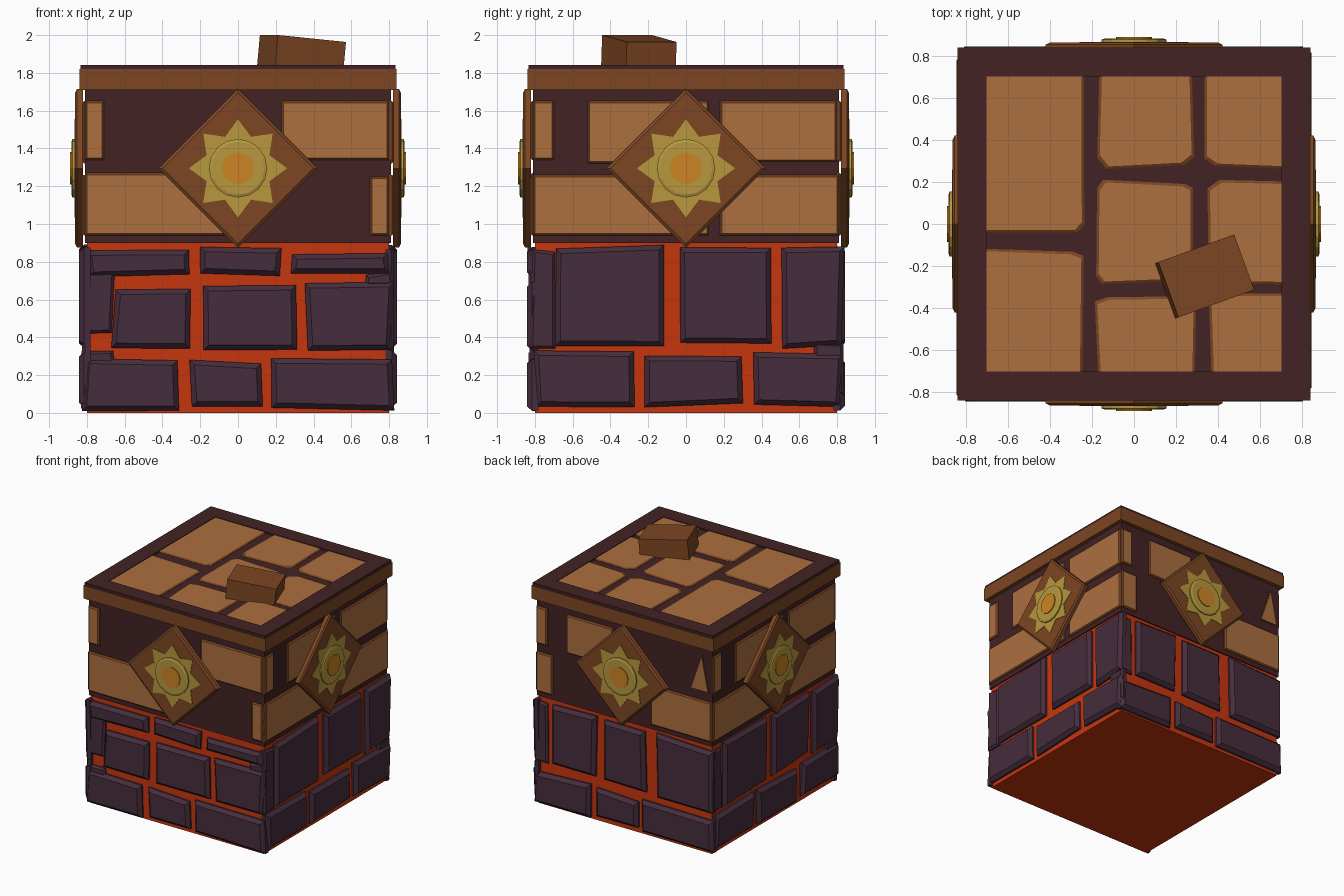
import bpy, bmesh, math, random
from mathutils import Matrix, Vector

if "Cube" in bpy.data.objects:
    bpy.data.objects.remove(bpy.data.objects["Cube"])
random.seed(4)


def material(name, rgb):
    linear = [(c / 255 / 12.92) if c < 11 else ((c / 255 + 0.055) / 1.055) ** 2.4 for c in rgb]
    mat = bpy.data.materials.new(name)
    mat.use_nodes = True
    mat.diffuse_color = (*linear, 1)
    mat.node_tree.nodes["Principled BSDF"].inputs["Base Color"].default_value = (*linear, 1)
    return mat


EMBER = material("ember red", (198, 54, 14))
PURPLE = material("purple stone", (70, 45, 60))
DARK = material("dark mortar", (66, 34, 36))
TAN = material("tan stone", (172, 111, 63))
BROWN = material("brown wood", (125, 70, 35))
GOLD = material("gold", (184, 153, 62))
ORANGE = material("orange gem", (206, 132, 36))


def add_object(name, bm, mats):
    bmesh.ops.recalc_face_normals(bm, faces=bm.faces)
    mesh = bpy.data.meshes.new(name)
    bm.to_mesh(mesh)
    bm.free()
    for mat in mats:
        mesh.materials.append(mat)
    obj = bpy.data.objects.new(name, mesh)
    bpy.context.scene.collection.objects.link(obj)
    return obj


def box(name, half, low, high, mats):
    bm = bmesh.new()
    size = (2 * half, 2 * half, high - low)
    bmesh.ops.create_cube(bm, size=1, matrix=Matrix.Translation((0, 0, (low + high) / 2)) @ Matrix.Diagonal((*size, 1)))
    return add_object(name, bm, mats)


def loft(bm, rings, frame, cap=0):
    """Join stacked outlines, given as (points, depth), and close both ends."""
    loops = [[bm.verts.new(frame @ Vector((u, v, depth))) for u, v in pts] for pts, depth in rings]
    bm.faces.new(loops[0])
    for a, b in zip(loops, loops[1:]):
        for i in range(len(a)):
            j = (i + 1) % len(a)
            bm.faces.new((a[i], a[j], b[j], b[i]))
    bm.faces.new(loops[-1]).material_index = cap


def rectangle(rect, inset=0, cut=0):
    u0, u1, v0, v1 = rect
    u0, u1, v0, v1 = u0 + inset, u1 - inset, v0 + inset, v1 - inset
    if not cut:
        return [(u0, v0), (u1, v0), (u1, v1), (u0, v1)]
    return [(u0 + cut, v0), (u1 - cut, v0), (u1, v0 + cut), (u1, v1 - cut),
            (u1 - cut, v1), (u0 + cut, v1), (u0, v1 - cut), (u0, v0 + cut)]


def polygon(n, radius, inner=None, height=1.295):
    return [((r := inner if inner and i % 2 else radius) * math.sin(math.tau * i / n),
             height + r * math.cos(math.tau * i / n)) for i in range(n)]


def block(bm, rect, frame, depths, inset, cut=0, wobble=0, cap=0):
    """Slab with a chamfered outer edge and slightly uneven corners."""
    low, mid, high = depths
    base = rectangle(rect, 0, cut)
    shift = [(random.uniform(-wobble, wobble), random.uniform(-wobble, wobble)) for _ in base]

    def uneven(pts):
        return [(u + a, v + b) for (u, v), (a, b) in zip(pts, shift)]
    loft(bm, [(uneven(base), low), (uneven(base), mid),
              (uneven(rectangle(rect, inset, cut)), high)], frame, cap)


def side_frame(turn):
    """Local axes of a wall: across, up, outward."""
    upright = Matrix.Rotation(math.pi / 2, 4, 'X')
    return Matrix.Rotation(turn * math.pi / 2, 4, 'Z') @ upright


# Main bodies
box("base_core", 0.8, 0, 0.9, [EMBER])
box("upper_wall", 0.81, 0.9, 1.72, [DARK])
box("cap_band", 0.84, 1.71, 1.82, [BROWN])
box("cap_slab", 0.835, 1.82, 1.828, [DARK])

# Brick layouts: across from, across to, bottom, top
low_row = [(-.82, -.31, .02, .28), (-.25, .13, .04, .27), (.17, .82, .02, .28)]
tall_row = [(-.68, -.11, .36, .88), (-.04, .44, .37, .87), (.51, .83, .35, .87)]
front_bricks = low_row + [
    (-.8, -.26, .73, .87), (-.21, .22, .73, .87), (.28, .8, .74, .85),
    (-.66, -.25, .34, .66), (-.18, .31, .34, .67), (.36, .82, .34, .69)]
side_bricks = tall_row + [(-.8, -.28, .03, .32), (-.23, .29, .04, .31), (.35, .83, .04, .31)]
back_bricks = low_row + [(-.66, -.26, .36, .87), (-.19, .2, .37, .87), (.3, .82, .35, .87)]
front_fill = [(-.82, -.66, .42, .75), (-.83, -.66, .25, .32), (.68, .82, .68, .74)]
side_fill = [(-.82, -.7, .35, .86), (.67, .83, .1, .37)]
back_fill = [(-.82, -.7, .36, .86)]

# Wall tile layouts
front_tiles = [(-.81, -.71, 1.34, 1.65), (.23, .8, 1.34, 1.65),
               (-.81, -.07, .94, 1.27), (.7, .8, .94, 1.25)]
side_tiles = [(-.81, -.7, 1.34, 1.65), (-.52, .12, 1.32, 1.65), (.18, .8, 1.33, 1.65),
              (-.81, .12, .94, 1.26), (.18, .81, .94, 1.26)]
back_tiles = [(-.81, -.71, 1.34, 1.65), (-.53, -.1, 1.33, 1.65),
              (-.81, -.66, .94, 1.27), (.25, .81, .94, 1.27)]

walls = [("front", front_bricks, front_fill, front_tiles),
         ("left", side_bricks, side_fill, side_tiles),
         ("back", back_bricks, back_fill, back_tiles),
         ("right", side_bricks, side_fill, side_tiles)]

for turn, (name, bricks, fill, tiles) in enumerate(walls):
    frame = side_frame(turn)

    # Purple bricks on the base
    bm = bmesh.new()
    for rect in bricks:
        block(bm, rect, frame, (.78, .815, .843), .026, wobble=.012)
    for rect in fill:
        block(bm, rect, frame, (.78, .81, .825), .015, wobble=.01)
    add_object(name + "_bricks", bm, [PURPLE])

    # Tan tiles with brown edges on the upper wall
    bm = bmesh.new()
    for rect in tiles:
        block(bm, rect, frame, (.8, .815, .825), .01, cap=1)
    if name == "back":
        shard = [(.62, 1.35), (.78, 1.35), (.72, 1.64)]
        loft(bm, [(shard, .8), (shard, .825)], frame, 1)
    add_object(name + "_tiles", bm, [BROWN, TAN])

    # Diamond plaque with sun emblem
    bm = bmesh.new()
    loft(bm, [(polygon(4, .42), .82), (polygon(4, .42), .852), (polygon(4, .4), .862)], frame)
    add_object(name + "_plaque", bm, [BROWN])
    bm = bmesh.new()
    star = polygon(16, .26, .18)
    loft(bm, [(star, .858), (star, .866)], frame)
    loft(bm, [(polygon(16, .155), .86), (polygon(16, .155), .876), (polygon(16, .14), .882)], frame)
    add_object(name + "_sun", bm, [GOLD])
    bm = bmesh.new()
    loft(bm, [(polygon(12, .085), .87), (polygon(12, .085), .889)], frame)
    add_object(name + "_gem", bm, [ORANGE])

# Paving stones on top, tucked under the border
bm = bmesh.new()
paving = [(-.78, -.24, -.05, .78), (-.78, -.25, -.78, -.12), (-.17, .28, .27, .78),
          (.34, .78, .27, .78), (-.18, .29, -.28, .2), (.36, .78, -.28, .2),
          (-.18, .3, -.78, -.34), (.36, .78, -.78, -.33)]
for rect in paving:
    block(bm, rect, Matrix.Identity(4), (1.815, 1.83, 1.837), .012, cut=.04, wobble=.012, cap=1)
add_object("paving_stones", bm, [BROWN, TAN])

# Dark border around the paving
bm = bmesh.new()
for turn in range(4):
    strip = rectangle((-.835, .7, -.835, -.7))
    loft(bm, [(strip, 1.815), (strip, 1.842)], Matrix.Rotation(turn * math.pi / 2, 4, 'Z'))
add_object("cap_border", bm, [DARK])

# Loose tilted brick
bm = bmesh.new()
pose = (Matrix.Translation((.335, -.25, 1.885)) @ Matrix.Rotation(math.radians(20), 4, 'Z')
        @ Matrix.Rotation(math.radians(5.5), 4, 'Y'))
bmesh.ops.create_cube(bm, size=1, matrix=pose @ Matrix.Diagonal((.385, .28, .195, 1)))
add_object("loose_brick", bm, [BROWN])
